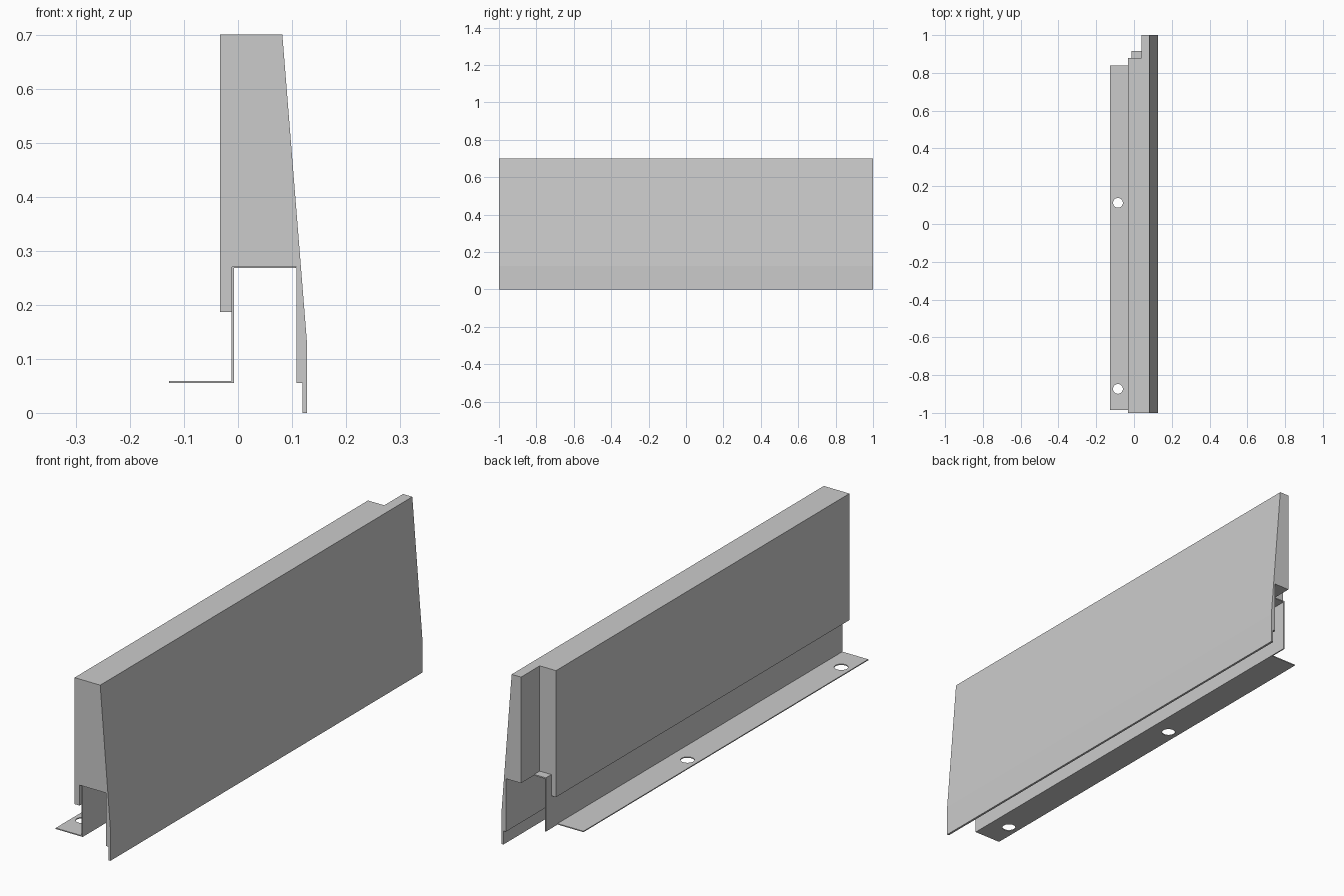
import bpy, bmesh

if "Cube" in bpy.data.objects:
    bpy.data.objects.remove(bpy.data.objects["Cube"])


def prism(name, profile, y0, y1):
    """Extrude an (x, z) profile along y."""
    bm = bmesh.new()
    face = bm.faces.new([bm.verts.new((x, y0, z)) for x, z in profile])
    ext = bmesh.ops.extrude_face_region(bm, geom=[face])
    verts = [g for g in ext["geom"] if isinstance(g, bmesh.types.BMVert)]
    bmesh.ops.translate(bm, verts=verts, vec=(0, y1 - y0, 0))
    bmesh.ops.recalc_face_normals(bm, faces=bm.faces)
    me = bpy.data.meshes.new(name)
    bm.to_mesh(me)
    bm.free()
    ob = bpy.data.objects.new(name, me)
    bpy.context.collection.objects.link(ob)
    return ob


def box(name, x0, x1, y0, y1, z0, z1):
    return prism(name, [(x0, z0), (x1, z0), (x1, z1), (x0, z1)], y0, y1)


def cut(target, cutter):
    """Subtract cutter from target, then discard the cutter."""
    cutter.hide_render = True
    mod = target.modifiers.new("cut", "BOOLEAN")
    mod.operation, mod.solver, mod.object = "DIFFERENCE", "EXACT", cutter
    bpy.context.view_layer.objects.active = target
    bpy.ops.object.modifier_apply(modifier=mod.name)
    bpy.data.objects.remove(cutter)


# Solid panel body: sloped outer face, underside channel and drip lip
body = prism("panel_body", [
    (-0.033, 0.187), (-0.033, 0.7), (0.082, 0.7), (0.128, 0.125),
    (0.128, 0), (0.119, 0), (0.119, 0.055), (0.108, 0.055),
    (0.108, 0.27), (-0.011, 0.27), (-0.011, 0.187)], -1, 1)
# Rebate at the rear end of the inner side
cut(body, box("rebate_cutter", -0.2, 0.04, 0.88, 1.2, -0.1, 0.9))

# Folded sheet bracket: channel ceiling, upright web and mounting flange
bracket = prism("mounting_bracket", [
    (-0.128, 0.055), (-0.128, 0.059), (-0.012, 0.059), (-0.012, 0.273),
    (0.107, 0.273), (0.107, 0.268), (-0.007, 0.268), (-0.007, 0.055)],
    -0.985, 0.915)
# Flange stops short of the web
cut(bracket, box("flange_cutter", -0.2, -0.012, 0.84, 1.2, 0, 0.1))

# Screw holes through the flange
for y in (-0.873, 0.112):
    bpy.ops.mesh.primitive_cylinder_add(vertices=32, radius=0.026, depth=0.1,
                                        location=(-0.085, y, 0.057))
    cut(bracket, bpy.context.object)
